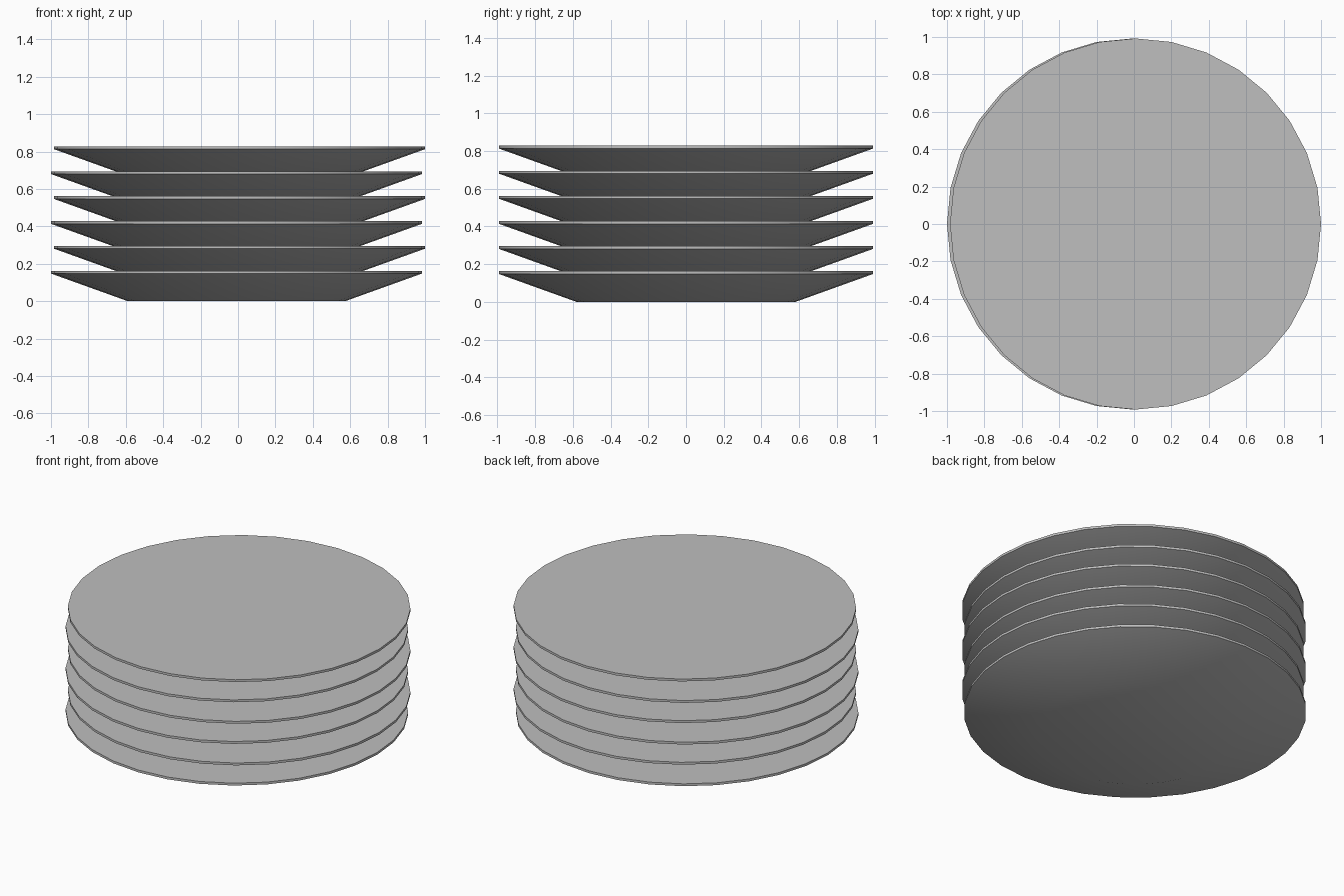
import bpy, bmesh, math

if "Cube" in bpy.data.objects:
    bpy.data.objects.remove(bpy.data.objects["Cube"])

SIDES = 32
COUNT = 6
STEP = 0.133      # height between neighbouring plates
SHIFT = 0.008     # alternating sideways offset
# (radius, height) from the foot to the top of the rim
PROFILE = [(0.58, 0.0), (0.992, 0.148), (0.992, 0.163)]

grey = bpy.data.materials.new("plate_grey")
grey.diffuse_color = (0.52, 0.52, 0.52, 1)
grey.use_nodes = True
grey.node_tree.nodes["Principled BSDF"].inputs["Base Color"].default_value = grey.diffuse_color


def make_plate(name, x, z):
    bm = bmesh.new()
    rings = [[bm.verts.new((r * math.cos(2 * math.pi * i / SIDES),
                            r * math.sin(2 * math.pi * i / SIDES), h))
              for i in range(SIDES)] for r, h in PROFILE]
    # sloped side and thin upright rim
    for low, high in zip(rings, rings[1:]):
        for i in range(SIDES):
            j = (i + 1) % SIDES
            bm.faces.new((low[i], low[j], high[j], high[i]))
    # foot and flat top
    bm.faces.new(rings[0][::-1])
    bm.faces.new(rings[-1])
    mesh = bpy.data.meshes.new(name)
    bm.to_mesh(mesh)
    bm.free()
    mesh.materials.append(grey)
    obj = bpy.data.objects.new(name, mesh)
    obj.location = (x, 0, z)
    bpy.context.collection.objects.link(obj)
    bpy.ops.object.select_all(action='DESELECT')
    obj.select_set(True)
    bpy.context.view_layer.objects.active = obj
    bpy.ops.object.shade_smooth_by_angle(angle=math.radians(30))


# stack of plates, nudged left and right in turn
for n in range(COUNT):
    make_plate(f"plate_{n + 1}", SHIFT if n % 2 else -SHIFT, n * STEP)
